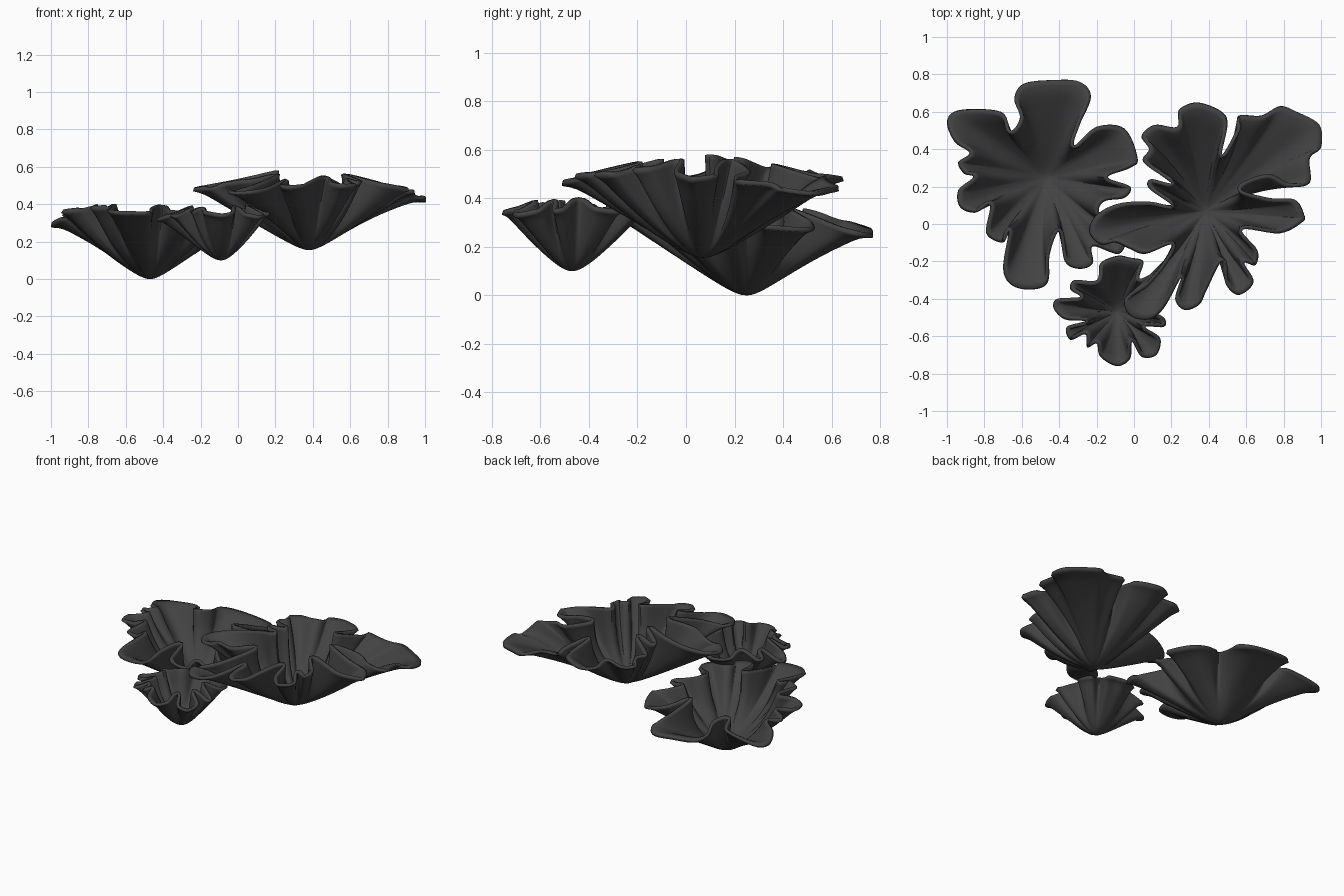
import bpy, bmesh, math
from mathutils import Vector

if "Cube" in bpy.data.objects:
    bpy.data.objects.remove(bpy.data.objects["Cube"], do_unlink=True)

# One dark charcoal material for every cup
charcoal = bpy.data.materials.new("charcoal")
charcoal.use_nodes = True
colour = (0.055, 0.055, 0.055, 1)
charcoal.diffuse_color = colour
shader = charcoal.node_tree.nodes["Principled BSDF"]
shader.inputs["Base Color"].default_value = colour
shader.inputs["Roughness"].default_value = 0.8


def smooth_closed_curve(points, steps):
    """Catmull-Rom curve through a closed loop of points."""
    count = len(points)
    result = []
    for i in range(count):
        a, b, c, d = (points[(i + k) % count] for k in (-1, 0, 1, 2))
        for s in range(steps):
            t = s / steps
            result.append(0.5 * (2 * b + (c - a) * t
                                 + (2 * a - 5 * b + 4 * c - d) * t ** 2
                                 + (3 * b - a - 3 * c + d) * t ** 3))
    return result


def running_mean(values, reach):
    """Average each value of a closed loop with its neighbours."""
    count = len(values)
    result = []
    for i in range(count):
        total = values[i].copy()
        for k in range(1, reach + 1):
            total += values[(i + k) % count] + values[(i - k) % count]
        result.append(total / (2 * reach + 1))
    return result


def cup_profile(t, foot):
    """Rounded foot, straight flank and a lip that rolls over."""
    rise = (math.hypot(t, foot) - foot) / (math.hypot(1, foot) - foot)
    return rise, -1.4 * max(0, t - 0.88) ** 2


def ruffled_cup(name, outline, centre, foot_z, rim_z, ruffle, tilt,
                foot, flank, softness, rings=24):
    """Open bowl that breaks into lobes near the rim, with upright folds between."""
    centre = Vector(centre)
    tilt = Vector(tilt)
    rim = [Vector(p) / 100 - centre for p in outline]
    area = sum(rim[i - 1].cross(rim[i]) for i in range(len(rim)))
    if area < 0:
        rim.reverse()
    rim = smooth_closed_curve(rim, 6)
    count = len(rim)
    # The bowl is a rounded version of the rim
    core = running_mean(running_mean(rim, count // 22), count // 22)
    mean_radius = sum(p.length for p in rim) / count

    bm = bmesh.new()
    base = bm.verts.new((*centre, foot_z))
    previous = None
    for ring in range(1, rings + 1):
        t = ring / rings
        rise, lip = cup_profile(t, foot)
        blend = t ** softness
        verts = []
        for p, q in zip(rim, core):
            edge = q.lerp(p, blend)
            top = rim_z - foot_z - ruffle * (p.length - mean_radius) + p.dot(tilt)
            bowl = flank * q.length
            z = foot_z + (bowl + (top - bowl) * blend) * rise + lip
            verts.append(bm.verts.new((*(centre + edge * t), z)))
        for i in range(count):
            j = (i + 1) % count
            if previous:
                bm.faces.new((previous[i], verts[i], verts[j], previous[j]))
            else:
                bm.faces.new((base, verts[i], verts[j]))
        previous = verts

    mesh = bpy.data.meshes.new(name)
    bm.to_mesh(mesh)
    bm.free()
    mesh.materials.append(charcoal)
    cup = bpy.data.objects.new(name, mesh)
    bpy.context.collection.objects.link(cup)
    bpy.ops.object.select_all(action="DESELECT")
    cup.select_set(True)
    bpy.context.view_layer.objects.active = cup
    bpy.ops.object.shade_smooth_by_angle(angle=math.radians(60))
    # Thickness grows inwards, so the foot keeps its height
    shell = cup.modifiers.new("thickness", "SOLIDIFY")
    shell.thickness = 0.02
    shell.offset = 1


# Rim outlines, in hundredths
broad_rim = [
    (2, 35), (-5, 51), (-20, 52), (-32, 42), (-29, 53), (-23, 68), (-29, 76),
    (-43, 77), (-59, 75), (-64, 67), (-61, 57), (-66, 50), (-71, 60), (-93, 61),
    (-100, 55), (-96, 44), (-88, 38), (-94, 33), (-91, 27), (-86, 25),
    (-94, 18), (-93, 9), (-85, 6), (-77, 10), (-79, -5), (-70, -10),
    (-67, -4), (-70, -24), (-65, -33), (-54, -35), (-46, -31), (-45, -16),
    (-40, -4), (-37, -20), (-29, -24), (-22, -21), (-22, -12), (-8, -16),
    (-5, -6), (-18, 5), (-16, 12), (-5, 14), (-2, 20), (-14, 25), (-2, 30)]

small_rim = [
    (-9, -17), (-18, -21), (-20, -30), (-32, -30), (-34, -35), (-29, -39),
    (-41, -40), (-43, -45), (-37, -51), (-26, -52), (-36, -55), (-34, -62),
    (-26, -59), (-25, -66), (-20, -64), (-18, -71), (-9, -76), (-2, -72),
    (-1, -63), (4, -71), (12, -70), (14, -61), (6, -55), (16, -55),
    (16, -50), (6, -44), (14, -37), (11, -27), (3, -29), (5, -20), (-2, -18)]

tall_rim = [
    (91, 5), (90, 1), (78, -5), (58, -3), (66, -14), (65, -22), (59, -21),
    (64, -31), (56, -38), (49, -32), (47, -20), (39, -35), (35, -43),
    (27, -46), (22, -40), (25, -29), (16, -45), (8, -51), (-2, -49),
    (-5, -40), (6, -32), (16, -20), (20, -11), (6, -16), (-3, -13),
    (-10, -10), (-18, -11), (-24, -4), (-20, 5), (-8, 11), (8, 12),
    (20, 10), (8, 19), (9, 24), (20, 22), (5, 33), (8, 40), (4, 47),
    (11, 53), (23, 52), (24, 61), (34, 65), (47, 60), (50, 53), (47, 37),
    (55, 51), (56, 58), (68, 58), (78, 63), (87, 60), (99, 53), (100, 41),
    (94, 35), (94, 22), (83, 20), (72, 25), (57, 19), (72, 14), (86, 13)]

# Three overlapping cups
ruffled_cup("broad_low_cup", broad_rim, (-0.47, 0.25), 0, 0.345, 0.3,
            (-0.06, -0.1), foot=0.12, flank=0.6, softness=2)
ruffled_cup("small_front_cup", small_rim, (-0.09, -0.47), 0.1, 0.37, 0.5,
            (0, 0), foot=0.22, flank=0.75, softness=1.6)
ruffled_cup("tall_upper_cup", tall_rim, (0.38, 0.07), 0.155, 0.52, 0.27,
            (-0.02, 0), foot=0.12, flank=0.52, softness=1.5)
